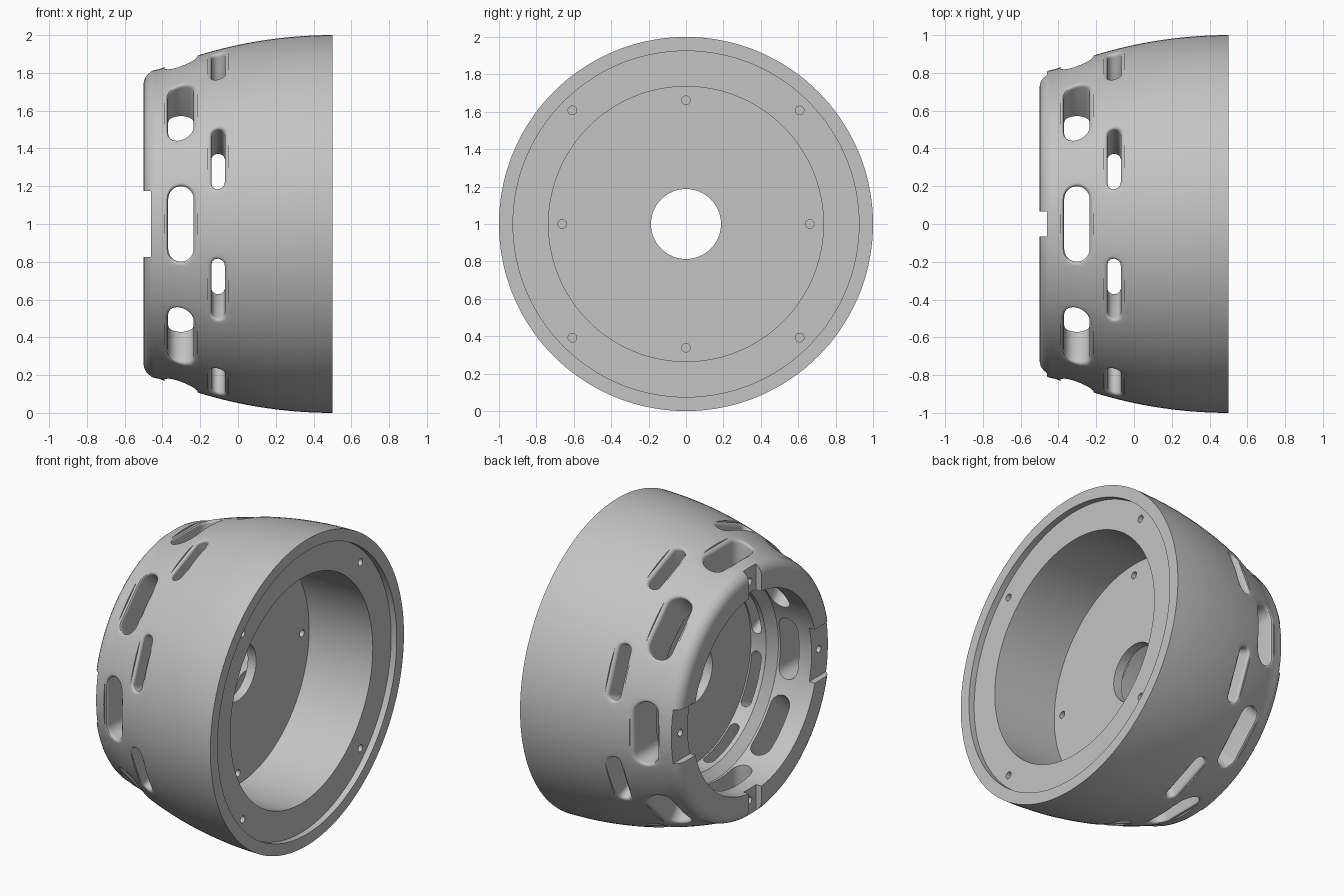
import bpy, bmesh, math
from mathutils import Matrix, Vector

cube = bpy.data.objects.get("Cube")
if cube:
    bpy.data.objects.remove(cube, do_unlink=True)

SEGMENTS = 144
CROWN = 2.42      # radius of the gentle outer curve
FILLET = 0.02     # rounded lip of each slot


def outer_radius(x):
    d = 0.5 - x
    return 1 - CROWN + math.sqrt(CROWN ** 2 - d * d)


def make_object(name, bm):
    bmesh.ops.recalc_face_normals(bm, faces=bm.faces)
    mesh = bpy.data.meshes.new(name)
    bm.to_mesh(mesh)
    bm.free()
    obj = bpy.data.objects.new(name, mesh)
    bpy.context.collection.objects.link(obj)
    return obj


def loft(bm, rings, closed=False):
    """Skin a list of equal vertex rings, capped unless closed on itself."""
    n = len(rings[0])
    pairs = list(zip(rings, rings[1:]))
    if closed:
        pairs.append((rings[-1], rings[0]))
    else:
        bm.faces.new(rings[0])
        bm.faces.new(rings[-1])
    for a, b in pairs:
        for i in range(n):
            j = (i + 1) % n
            bm.faces.new((a[i], a[j], b[j], b[i]))


# Housing shell: lathe around the x axis
profile = [(x, outer_radius(x)) for x in (0.5 - 0.92 * i / 16 for i in range(17))]
edge = profile[-1][1]
for i in range(1, 7):
    a = math.radians(15 * i)
    profile.append((-0.42 - 0.08 * math.sin(a), edge - 0.075 * (1 - math.cos(a))))
profile += [(-0.5, 0.64), (-0.22, 0.64), (-0.17, 0.585), (-0.06, 0.585),
            (-0.06, 0.187), (0, 0.187), (0, 0.735), (0.46, 0.735),
            (0.46, 0.925), (0.5, 0.925)]
bm = bmesh.new()
rings = []
for x, r in profile:
    angles = [2 * math.pi * i / SEGMENTS for i in range(SEGMENTS)]
    rings.append([bm.verts.new((x, r * math.cos(a), 1 + r * math.sin(a))) for a in angles])
loft(bm, rings, closed=True)
housing = make_object("housing", bm)


# Slot cutter: a stadium shape running radially, flared at the outer skin
def add_slot(bm, angle, centre, half_width, half_length, inner):
    steps = [(0, None)]
    for i in range(5):
        a = math.radians(22.5 * i)
        steps.append((FILLET * (1 - math.cos(a)), FILLET * (1 - math.sin(a))))
    steps.append((FILLET, -0.06))
    straight = half_length - half_width
    rings = []
    for grow, depth in steps:
        ring = []
        for end in (0, 1):
            for i in range(13):
                a = math.pi * (end + i / 12)
                x = centre + (half_width + grow) * math.cos(a)
                t = (half_width + grow) * math.sin(a) + (-straight if end else straight)
                radius = inner if depth is None else outer_radius(x) - depth
                rad = math.sqrt(radius ** 2 - t * t)
                y = rad * math.cos(angle) - t * math.sin(angle)
                z = rad * math.sin(angle) + t * math.cos(angle)
                ring.append(bm.verts.new((x, y, 1 + z)))
        rings.append(ring)
    loft(bm, rings)


bm = bmesh.new()
for k in range(8):
    add_slot(bm, math.radians(45 * k), -0.302, 0.0675, 0.2, 0.56)
    add_slot(bm, math.radians(45 * k + 22.5), -0.105, 0.035, 0.17, 0.52)

# Rear notches: wide at the sides, narrow at top and bottom
for k in range(4):
    width = 0.13 if k % 2 else 0.35
    place = (Matrix.Translation((0, 0, 1)) @ Matrix.Rotation(math.pi / 2 * k, 4, 'X')
             @ Matrix.Translation((-0.51, 0.72, 0)) @ Matrix.Diagonal((0.1, 0.5, width, 1)))
    bmesh.ops.create_cube(bm, size=1, matrix=place)
slot_cutter = make_object("slot_cutter", bm)


# Screw holes: floor, front rim and rear notches
def add_hole(bm, angle, radius, x):
    pos = Vector((x, radius * math.cos(angle), 1 + radius * math.sin(angle)))
    place = Matrix.Translation(pos) @ Matrix.Rotation(math.pi / 2, 4, 'Y')
    bmesh.ops.create_cone(bm, cap_ends=True, segments=20, radius1=0.023,
                          radius2=0.023, depth=0.09, matrix=place)


bm = bmesh.new()
for k in range(4):
    quarter = math.pi / 2 * k
    add_hole(bm, quarter, 0.662, 0.005)
    add_hole(bm, quarter + math.pi / 4, 0.86, 0.455)
    add_hole(bm, quarter, 0.715, -0.465)
hole_cutter = make_object("hole_cutter", bm)

# Cut everything out of the housing
bpy.ops.object.select_all(action='DESELECT')
bpy.context.view_layer.objects.active = housing
housing.select_set(True)
for cutter in (slot_cutter, hole_cutter):
    cutter.hide_render = True
    mod = housing.modifiers.new(cutter.name, 'BOOLEAN')
    mod.operation = 'DIFFERENCE'
    mod.solver = 'EXACT'
    mod.object = cutter
    bpy.ops.object.modifier_apply(modifier=mod.name)
    bpy.data.objects.remove(cutter, do_unlink=True)

# Material and shading
grey = bpy.data.materials.new("light_grey")
grey.use_nodes = True
colour = (0.55, 0.55, 0.55, 1)
grey.diffuse_color = colour
grey.node_tree.nodes["Principled BSDF"].inputs["Base Color"].default_value = colour
housing.data.materials.clear()
housing.data.materials.append(grey)
bpy.ops.object.shade_smooth_by_angle(angle=math.radians(32))
